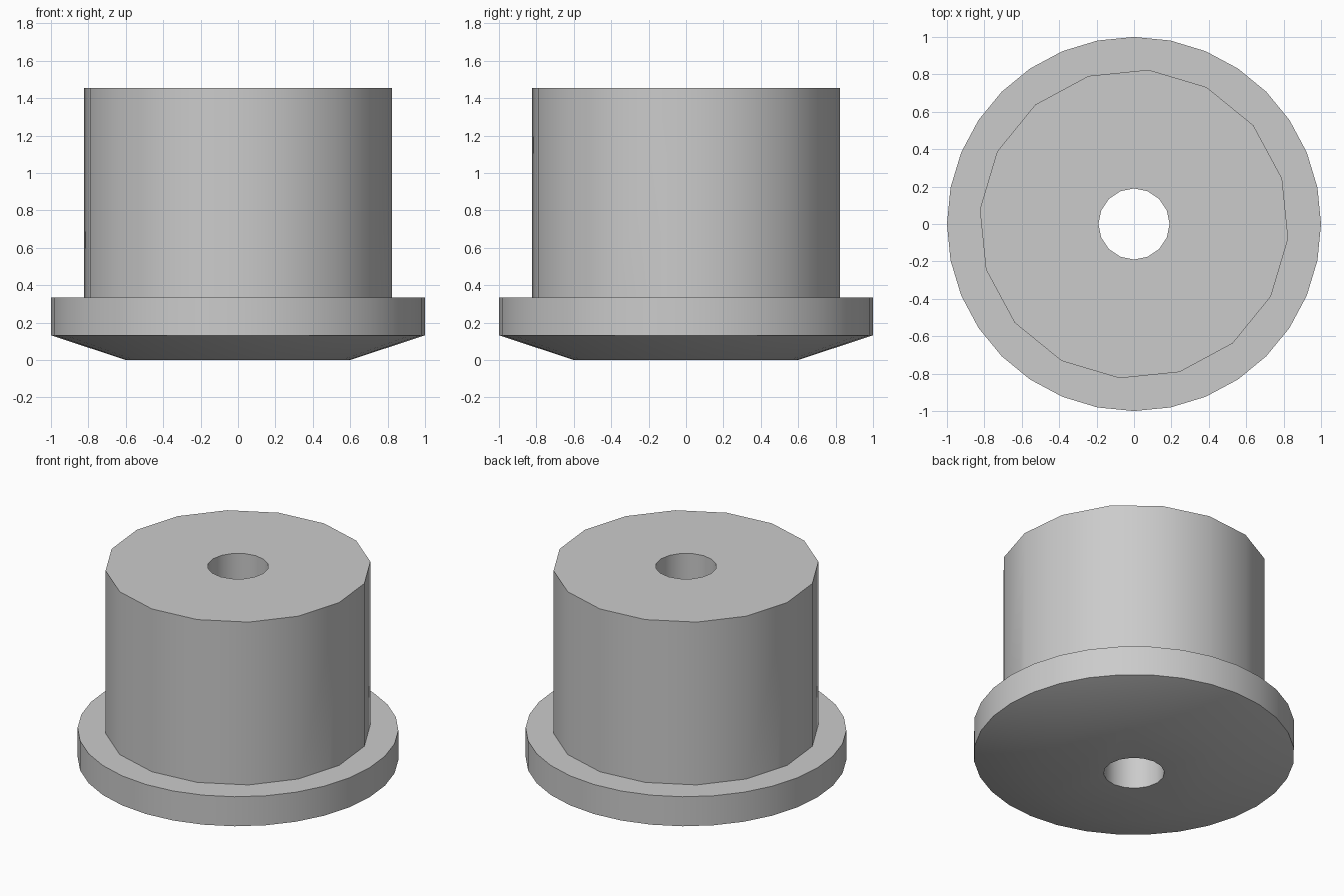
import bpy, bmesh, math

if "Cube" in bpy.data.objects:
    bpy.data.objects.remove(bpy.data.objects["Cube"])


def turned_solid(name, profile, sides, turn=0.0):
    """Closed solid from stacked polygon rings, profile = [(radius, z), ...] upwards."""
    bm = bmesh.new()
    rings = []
    for r, z in profile:
        angles = [math.radians(turn) + 2 * math.pi * i / sides for i in range(sides)]
        rings.append([bm.verts.new((r * math.cos(a), r * math.sin(a), z)) for a in angles])
    for low, high in zip(rings, rings[1:]):
        for i in range(sides):
            j = (i + 1) % sides
            bm.faces.new((low[i], low[j], high[j], high[i]))
    bm.faces.new(rings[0][::-1])
    bm.faces.new(rings[-1])
    mesh = bpy.data.meshes.new(name)
    bm.to_mesh(mesh)
    bm.free()
    obj = bpy.data.objects.new(name, mesh)
    bpy.context.collection.objects.link(obj)
    return obj


def combine(target, tool, operation):
    mod = target.modifiers.new(operation.title(), 'BOOLEAN')
    mod.operation = operation
    mod.solver = 'EXACT'
    mod.object = tool
    bpy.ops.object.select_all(action='DESELECT')
    bpy.context.view_layer.objects.active = target
    target.select_set(True)
    bpy.ops.object.modifier_apply(modifier=mod.name)
    bpy.data.objects.remove(tool, do_unlink=True)


# Flange with a chamfered underside
body = turned_solid("flanged_bushing", [(0.6, 0), (1.0, 0.132), (1.0, 0.335)], 32)

# Barrel, slightly rotated, sunk into the flange
barrel = turned_solid("barrel", [(0.828, 0.2), (0.828, 1.455)], 16, -5.4)
combine(body, barrel, 'UNION')

# Through bore
bore = turned_solid("bore_cutter", [(0.19, -0.3), (0.19, 1.8)], 16)
bore.hide_render = True
combine(body, bore, 'DIFFERENCE')

# Smooth round walls, sharp rims
body.select_set(True)
bpy.context.view_layer.objects.active = body
bpy.ops.object.shade_smooth_by_angle(angle=math.radians(30))
